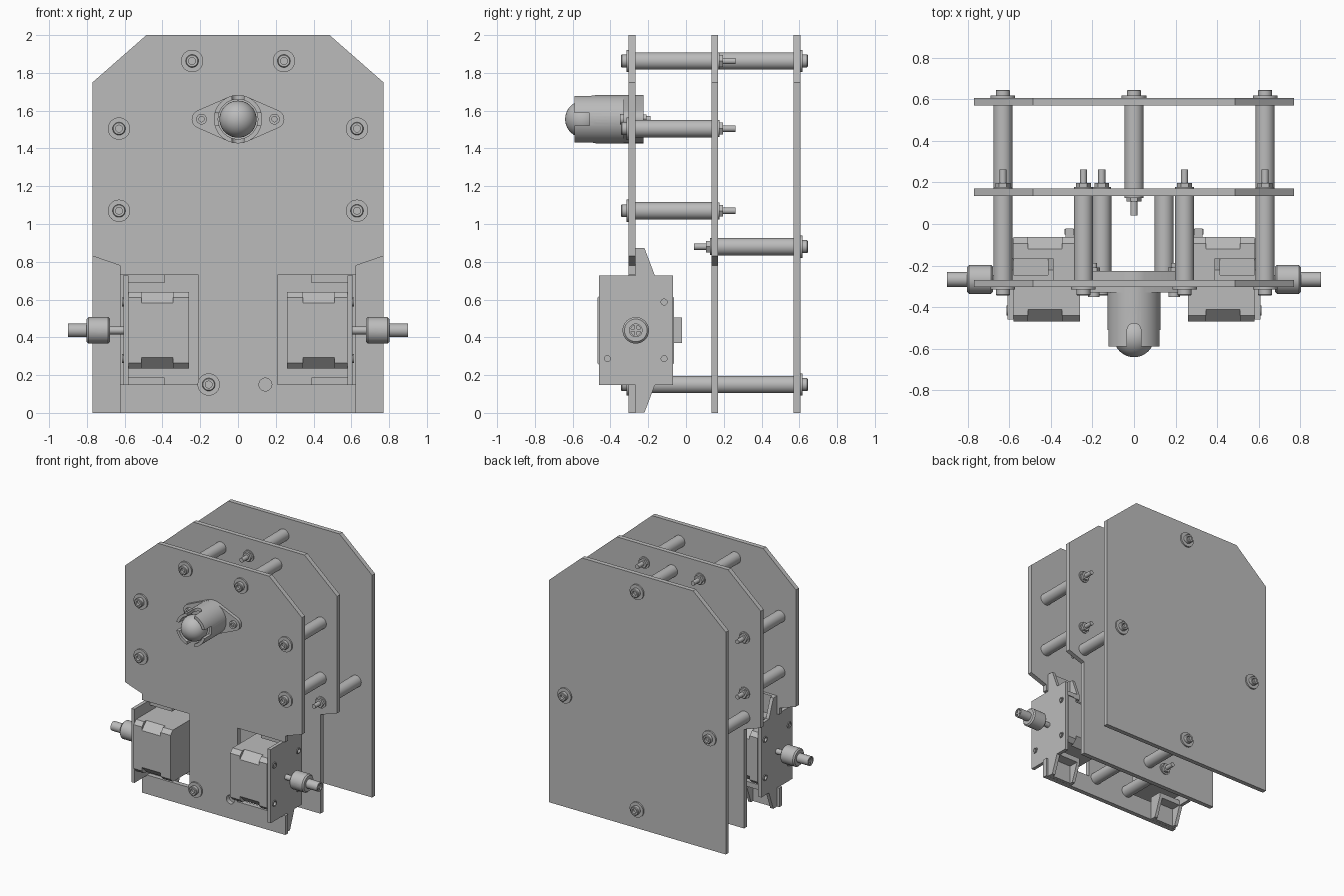
import bpy, bmesh, math
from mathutils import Vector, Matrix

if "Cube" in bpy.data.objects:
    bpy.data.objects.remove(bpy.data.objects["Cube"], do_unlink=True)

grey = bpy.data.materials.new("plain_grey")
grey.use_nodes = True
COL = (0.5, 0.5, 0.5, 1)
grey.diffuse_color = COL
grey.node_tree.nodes["Principled BSDF"].inputs["Base Color"].default_value = COL
X, Y, Z = Vector((1, 0, 0)), Vector((0, 1, 0)), Vector((0, 0, 1))
parts = []


def finish(name, bm):
    bmesh.ops.recalc_face_normals(bm, faces=bm.faces)
    me = bpy.data.meshes.new(name)
    bm.to_mesh(me)
    bm.free()
    ob = bpy.data.objects.new(name, me)
    bpy.context.collection.objects.link(ob)
    me.materials.append(grey)
    parts.append(ob)
    return ob


def prism(name, pts, lo, hi, axis):
    """Extrude a 2D outline from lo to hi along x (y,z outline) or y (x,z outline)."""
    bm = bmesh.new()
    place = (lambda p: (lo, p[0], p[1])) if axis == "x" else (lambda p: (p[0], lo, p[1]))
    face = bm.faces.new([bm.verts.new(place(p)) for p in pts])
    ext = bmesh.ops.extrude_face_region(bm, geom=[face])["geom"]
    verts = [g for g in ext if isinstance(g, bmesh.types.BMVert)]
    bmesh.ops.translate(bm, verts=verts, vec=(X if axis == "x" else Y) * (hi - lo))
    return finish(name, bm)


def box(name, x0, x1, y0, y1, z0, z1):
    return prism(name, [(y0, z0), (y1, z0), (y1, z1), (y0, z1)], x0, x1, "x")


def lathe(name, profile, origin, direction, seg=32):
    """Revolve (radius, distance) points about a direction."""
    bm = bmesh.new()
    vs = [bm.verts.new((r, 0, t)) for r, t in profile]
    es = [bm.edges.new(pair) for pair in zip(vs, vs[1:])]
    bmesh.ops.spin(bm, geom=vs + es, cent=(0, 0, 0), axis=Z, angle=2 * math.pi, steps=seg)
    bmesh.ops.remove_doubles(bm, verts=bm.verts, dist=1e-4)
    rot = Vector(direction).to_track_quat("Z", "Y").to_matrix().to_4x4()
    bm.transform(Matrix.Translation(origin) @ rot)
    return finish(name, bm)


def rod(name, r, start, direction, length, seg=32):
    return lathe(name, [(0, 0), (r, 0), (r, length), (0, length)], start, direction, seg)


def cut(ob, cutters):
    bpy.context.view_layer.objects.active = ob
    for c in cutters:
        m = ob.modifiers.new("cut", "BOOLEAN")
        m.operation, m.solver, m.object = "DIFFERENCE", "EXACT", c
        bpy.ops.object.modifier_apply(modifier=m.name)
        parts.remove(c)
        bpy.data.objects.remove(c, do_unlink=True)


def mirrored(half):
    return half + [(-x, z) for x, z in reversed(half)]


# Three upright plates
T = 0.036
FRONT, MID, BACK = -0.304, 0.134, 0.569
top = [(0.77, 1.75), (0.485, 2)]
stepped = [(0.625, 0), (0.625, 0.78), (0.77, 0.83)] + top
notched = [(0.625, 0), (0.625, 0.15), (0.21, 0.15), (0.21, 0.73),
           (0.625, 0.73), (0.625, 0.78), (0.77, 0.83)] + top
front = prism("front_plate", mirrored(notched), FRONT, FRONT + T, "y")
middle = prism("middle_plate", mirrored(stepped), MID, MID + T, "y")
prism("back_plate", mirrored([(0.77, 0)] + top), BACK, BACK + T, "y")
holes = [(s * 0.485, z, 0.028) for s in (-1, 1) for z in (0.1, 0.775)] + [(0.145, 0.15, 0.034)]
cut(front, [rod("hole", r, (x, -0.4, z), Y, 0.2) for x, z, r in holes])
cut(middle, [rod("hole", 0.03, (0.145, 0.1, 0.15), Y, 0.1)])


# Spacers with socket screws, washers and nuts
def screw(x, z, y_head, y_nut, d):
    head = [(0, 0), (0.059, 0), (0.059, 0.012), (0.034, 0.012), (0.034, 0.036),
            (0.03, 0.04), (0.018, 0.04), (0.018, 0.02), (0, 0.02)]
    lathe("screw_head", head, (x, y_head, z), -d * Y)
    lathe("washer", [(0, 0), (0.045, 0), (0.045, 0.008), (0, 0.008)], (x, y_nut, z), d * Y)
    rod("nut", 0.036, (x, y_nut, z), d * Y, 0.027, 6)
    rod("screw_end", 0.017, (x, y_nut, z), d * Y, 0.092, 20)


front_spots = [(s * x, z) for s in (-1, 1)
               for x, z in ((0.243, 1.863), (0.63, 1.505), (0.63, 1.07))] + [(-0.155, 0.15)]
for x, z in front_spots + [(0.145, 0.15)]:
    rod("front_spacer", 0.046, (x, FRONT + T, z), Y, MID - FRONT - T)
for x, z in front_spots:
    screw(x, z, FRONT, MID + T, 1)
for x, z in [(0, 1.863), (-0.63, 0.88), (0.63, 0.88), (0, 0.15)]:
    rod("back_spacer", 0.046, (x, MID + T, z), Y, BACK - MID - T)
    screw(x, z, BACK + T, MID, -1)

# Ball caster
CZ = 1.555
holder = lathe("caster_holder", [(0, 0.225), (0.128, 0.225), (0.128, 0.59), (0.105, 0.59),
                                 (0.105, 0.44), (0, 0.44)], (0, 0, CZ), -Y, 48)
W = 0.033
cut(holder, [box("slot", -0.2, 0.2, -0.7, -0.51, CZ - W, CZ + W),
             rod("slot", W, (-0.2, -0.51, CZ), X, 0.4),
             box("slot", -W, W, -0.7, -0.51, CZ - 0.2, CZ + 0.2),
             rod("slot", W, (0, -0.51, CZ - 0.2), Z, 0.4)])
arc = [math.pi * i / 20 for i in range(21)]
lathe("caster_ball", [(0.098 * math.sin(a), -0.098 * math.cos(a)) for a in arc],
      (0, -0.542, CZ), -Y, 40)


def oval_flange():
    """Rounded diamond: a central disc blending into two ears."""
    def arc_pts(cx, r, a0, a1, n):
        angs = [math.radians(a0 + (a1 - a0) * i / n) for i in range(n + 1)]
        return [(cx + r * math.cos(a), CZ + r * math.sin(a)) for a in angs]
    return (arc_pts(0.195, 0.05, -65, 65, 10) + arc_pts(0, 0.128, 65, 115, 8)
            + arc_pts(-0.195, 0.05, 115, 245, 10) + arc_pts(0, 0.128, 245, 295, 8))


for name, y0, y1 in (("caster_flange", -0.33, FRONT), ("caster_spacer", FRONT + T, -0.225)):
    prism(name, oval_flange(), y0, y1, "y")
for s in (-1, 1):
    lathe("caster_screw", [(0, 0), (0.028, 0), (0.028, 0.02), (0.014, 0.02), (0.014, 0.008),
                           (0, 0.008)], (s * 0.193, -0.33, CZ), -Y, 24)
    rod("caster_nut", 0.03, (s * 0.193, -0.225, CZ), Y, 0.015, 6)
    rod("caster_screw_end", 0.016, (s * 0.193, -0.225, CZ), Y, 0.038, 16)

# Drive units: bracket, motor, shaft and coupling on each side
AY, AZ = -0.266, 0.437


def octagon(h, c):
    k = h - c
    return [(AY + a, AZ + b) for a, b in
            ((k, -h), (h, -k), (h, k), (k, h), (-k, h), (-h, k), (-h, -k), (-k, -h))]


def xbox(name, s, x0, x1, *rest):
    return box(name, *sorted((s * x0, s * x1)), *rest)


for s in (-1, 1):
    # Bracket side plate with tapered tabs above and below
    half = [(-0.46, 0.29), (-0.268, 0.29), (-0.268, 0.436), (-0.22, 0.436),
            (-0.165, 0.29), (-0.07, 0.29)]
    outline = [(y, AZ + h) for y, h in half] + [(y, AZ - h) for y, h in reversed(half)]
    side = prism("bracket_side", outline, s * 0.58, s * 0.607, "x")
    cutters = [rod("bore", 0.11, (s * 0.5, AY, AZ), s * X, 0.2, 48)]
    cutters += [rod("bore", 0.016, (s * 0.5, AY + a, AZ + b), s * X, 0.2, 16)
                for a in (-0.15, 0.15) for b in (-0.15, 0.15)]
    cut(side, cutters)
    for a in (-0.15, 0.15):
        for b in (-0.15, 0.15):
            lathe("motor_screw", [(0.016, 0), (0.024, 0), (0.024, 0.006), (0.016, 0.006),
                                  (0.016, 0)], (s * 0.607, AY + a, AZ + b), s * X, 20)
    for u in (-1, 1):
        # Mounting tab, shelf and inner gusset
        lo, hi = sorted((AZ + u * 0.25, AZ + u * 0.436))
        tab = xbox("bracket_tab", s, 0.388, 0.58, -0.268, -0.245, lo, hi)
        cut(tab, [rod("hole", 0.028, (s * 0.485, -0.4, AZ + u * 0.338), Y, 0.3)])
        lo, hi = sorted((AZ + u * 0.25, AZ + u * 0.29))
        xbox("bracket_shelf", s, 0.388, 0.58, -0.245, -0.165, lo, hi)
        prism("bracket_gusset", [(-0.245, AZ + u * 0.29), (-0.165, AZ + u * 0.29),
                                 (-0.22, AZ + u * 0.436), (-0.245, AZ + u * 0.436)],
              s * 0.388, s * 0.413, "x")

    # Motor
    prism("motor_rear_cap", octagon(0.203, 0.03), s * 0.26, s * 0.345, "x")
    prism("motor_core", octagon(0.203, 0.058), s * 0.345, s * 0.51, "x")
    prism("motor_front_cap", octagon(0.203, 0.03), s * 0.51, s * 0.58, "x")
    lathe("motor_boss", [(0, 0), (0.1, 0), (0.1, 0.02), (0.04, 0.02), (0.04, 0.01), (0, 0.01)],
          (s * 0.58, AY, AZ), s * X, 40)
    xbox("motor_socket", s, 0.29, 0.33, -0.07, -0.022, AZ - 0.068, AZ + 0.068)
    for i in range(5):
        z = AZ - 0.048 + i * 0.024
        xbox("socket_pin", s, 0.285, 0.335, -0.05, -0.025, z - 0.005, z + 0.005)

    # Shaft, coupling and axle stub
    rod("motor_shaft", 0.021, (s * 0.57, AY, AZ), s * X, 0.13, 24)
    coupling = lathe("coupling", [(0, 0), (0.06, 0), (0.07, 0.01), (0.07, 0.115),
                                  (0.06, 0.125), (0, 0.125)], (s * 0.677, AY, AZ), s * X, 40)
    cut(coupling, [rod("hole", 0.018, (s * 0.74, AY - 0.1, AZ), Y, 0.06, 20)])
    lathe("axle_stub", [(0, 0), (0.036, 0), (0.036, 0.1), (0.027, 0.1), (0.027, 0.07), (0, 0.07)],
          (s * 0.8, AY, AZ), s * X)
    for w, h in ((0.028, 0.007), (0.007, 0.028)):
        xbox("axle_cross", s, 0.865, 0.898, AY - w, AY + w, AZ - h, AZ + h)

# Smooth the round parts, keep edges crisp
for ob in bpy.context.view_layer.objects:
    ob.select_set(ob in parts)
bpy.context.view_layer.objects.active = parts[0]
bpy.ops.object.shade_smooth_by_angle(angle=math.radians(30))
